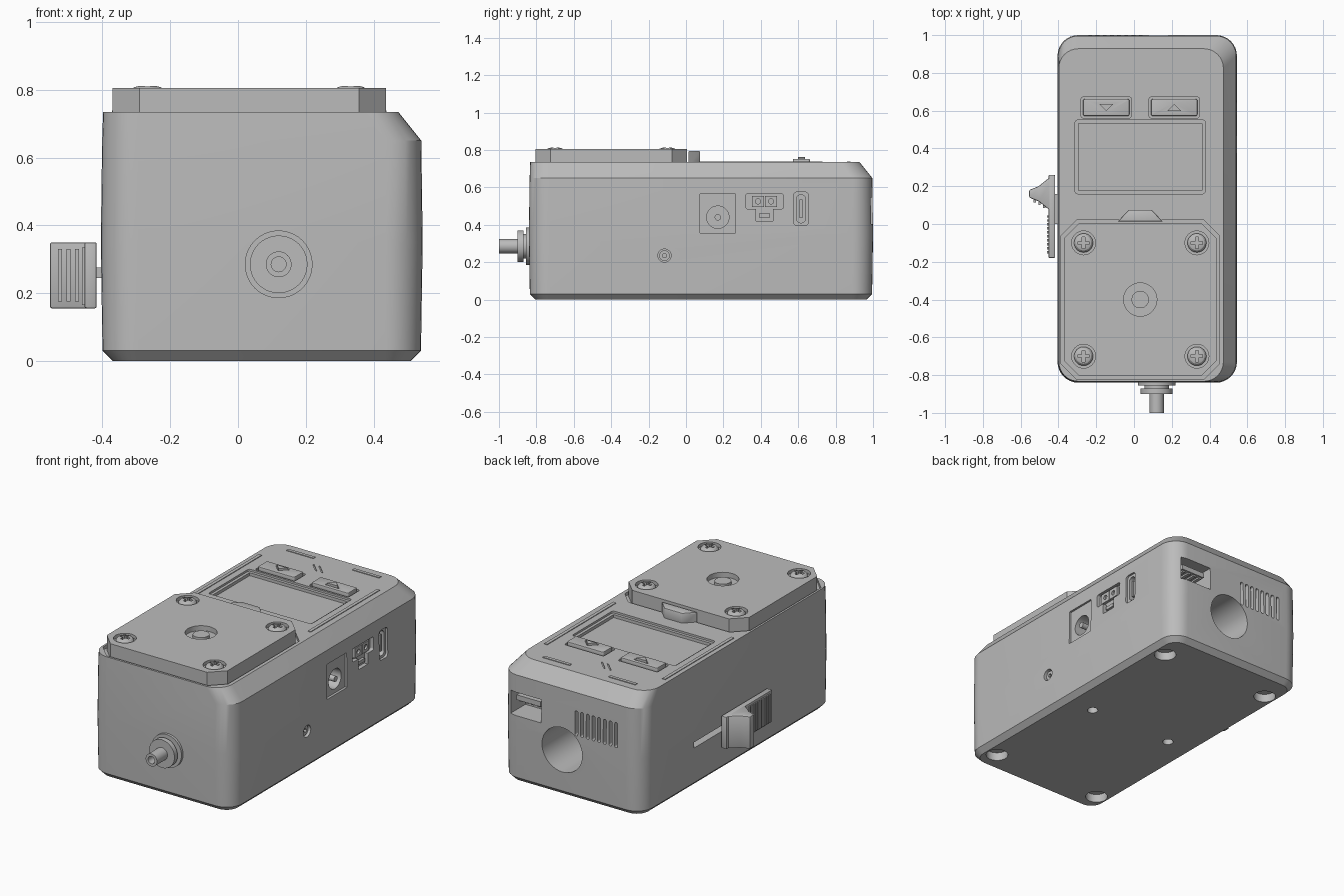
import bpy, bmesh
from math import sin, cos, pi, radians

if "Cube" in bpy.data.objects:
    bpy.data.objects.remove(bpy.data.objects["Cube"])

grey = bpy.data.materials.new("plain grey")
grey.use_nodes = True
colour = (0.5, 0.5, 0.5, 1)
grey.diffuse_color = colour
grey.node_tree.nodes["Principled BSDF"].inputs["Base Color"].default_value = colour

# Main dimensions of the housing and its cover
mid_x, mid_y = 0.07, 0.08
width, length, height = 0.95, 1.84, 0.735
left, right = mid_x - width / 2, mid_x + width / 2
front, back = mid_y - length / 2, mid_y + length / 2
cover_x, cover_y, cover_top = 0.033, -0.4, 0.805

# Each side: axis, surface position, outward direction
sides = {"top": ("z", height, 1), "cover": ("z", cover_top, 1), "bottom": ("z", 0, -1),
         "right": ("x", right, 1), "left": ("x", left, -1),
         "back": ("y", back, 1), "front": ("y", front, -1)}


def place(axis, a, b, t):
    return {"x": (t, a, b), "y": (a, t, b), "z": (a, b, t)}[axis]


def loft(name, rings):
    """Skin a list of equal-length point rings and cap both ends."""
    bm = bmesh.new()
    loops = [[bm.verts.new(point) for point in ring] for ring in rings]
    count = len(loops[0])
    for low, high in zip(loops, loops[1:]):
        for i in range(count):
            j = (i + 1) % count
            bm.faces.new((low[i], low[j], high[j], high[i]))
    bm.faces.new(loops[0])
    bm.faces.new(loops[-1])
    bmesh.ops.recalc_face_normals(bm, faces=bm.faces)
    mesh = bpy.data.meshes.new(name)
    bm.to_mesh(mesh)
    bm.free()
    mesh.materials.append(grey)
    ob = bpy.data.objects.new(name, mesh)
    bpy.context.collection.objects.link(ob)
    return ob


def prism(name, outline, low, high, axis="z"):
    return loft(name, [[place(axis, a, b, t) for a, b in outline] for t in (low, high)])


def pad(name, side, outline, inner, outer):
    """Prism on a side, from one offset to another along its outward direction."""
    axis, surface, out = sides[side]
    return prism(name, outline, surface + out * inner, surface + out * outer, axis)


def apply_modifier(ob, modifier):
    bpy.ops.object.select_all(action="DESELECT")
    ob.select_set(True)
    bpy.context.view_layer.objects.active = ob
    bpy.ops.object.modifier_apply(modifier=modifier.name)


def recess(target, side, outline, depth):
    cutter = pad("cutter", side, outline, -depth, 0.2)
    cutter.hide_render = True
    modifier = target.modifiers.new("recess", "BOOLEAN")
    modifier.operation = "DIFFERENCE"
    modifier.solver = "EXACT"
    modifier.object = cutter
    apply_modifier(target, modifier)
    bpy.data.objects.remove(cutter)


def soften(ob, size):
    modifier = ob.modifiers.new("soften", "BEVEL")
    modifier.width = size
    modifier.segments = 2
    apply_modifier(ob, modifier)


def circle(a, b, radius, count=40):
    turns = [2 * pi * i / count for i in range(count)]
    return [(a + radius * cos(w), b + radius * sin(w)) for w in turns]


def rect(a, b, wide, tall, radius=0.0, steps=8):
    """Centred rectangle with round corners, or cut corners when steps is one."""
    if not radius:
        steps = 0
    outline = []
    for quarter, (sa, sb) in enumerate(((1, 1), (-1, 1), (-1, -1), (1, -1))):
        for i in range(steps + 1):
            w = pi / 2 * (quarter + i / max(steps, 1))
            outline.append((a + sa * (wide / 2 - radius) + radius * cos(w),
                            b + sb * (tall / 2 - radius) + radius * sin(w)))
    return outline


def corners(a, b, da, db):
    return [(a + sa * da, b + sb * db) for sa in (-1, 1) for sb in (-1, 1)]


# Housing: chamfered foot all round, chamfered top on the right and back only
def housing_ring(inset, z, chamfer=0.0):
    outline = rect(mid_x - chamfer / 2, mid_y - chamfer / 2, width - 2 * inset - chamfer,
                   length - 2 * inset - chamfer, 0.11 - inset)
    return [(x, y, z) for x, y in outline]


housing = loft("housing", [housing_ring(0.035, 0), housing_ring(0.005, 0.03), housing_ring(0, 0.35),
                           housing_ring(0.004, 0.65), housing_ring(0.007, height, 0.065)])

# Top: tray for the cover, stepped screen, button wells, engraved slashes
cover_wide, cover_long, button_y = 0.807, 0.81, 0.617
recess(housing, "top", rect(cover_x, cover_y, cover_wide + 0.03, cover_long + 0.03, 0.08, 1), 0.02)
recess(housing, "top", rect(cover_x, 0.355, 0.69, 0.39, 0.015), 0.012)
recess(housing, "top", rect(cover_x, 0.355, 0.655, 0.355), 0.03)
button_spots = [(cover_x - 0.18, -1), (cover_x + 0.18, 1)]
for x, up in button_spots:
    recess(housing, "top", rect(x, button_y, 0.265, 0.11, 0.01), 0.012)
for x in (-0.06, -0.02):
    slash = [(x + a + b, 0.8 - a) for a, b in ((0, 0), (0.06, 0), (0.06, 0.01), (0, 0.01))]
    recess(housing, "top", slash, 0.006)

# Right side: power jack, two-pin socket, slim port and a small screw
jack_y, jack_z, socket_y, socket_z = 0.17, 0.44, 0.42, 0.525
port_y, port_z, screw_y, screw_z = 0.615, 0.485, -0.115, 0.235
recess(housing, "right", rect(jack_y, 0.46, 0.19, 0.21), 0.015)
recess(housing, "right", circle(jack_y, jack_z, 0.06), 0.14)
recess(housing, "right", rect(socket_y, socket_z, 0.2, 0.08, 0.01), 0.025)
recess(housing, "right", rect(socket_y, 0.46, 0.09, 0.08), 0.025)
recess(housing, "right", rect(port_y, port_z, 0.08, 0.18, 0.02), 0.015)
recess(housing, "right", rect(port_y, port_z, 0.05, 0.15, 0.024), 0.1)
recess(housing, "right", circle(screw_y, screw_z, 0.035), 0.03)
pad("jack_pin", "right", circle(jack_y, jack_z, 0.017), -0.15, -0.01)
pad("slim_port_tongue", "right", rect(port_y, port_z, 0.015, 0.1), -0.11, -0.02)
pad("socket_latch", "right", rect(socket_y, 0.45, 0.06, 0.02), -0.03, -0.01)
for y in (socket_y - 0.035, socket_y + 0.035):
    block = pad("socket_block", "right", rect(y, socket_z, 0.065, 0.06), -0.03, -0.008)
    recess(block, "right", circle(y, socket_z, 0.014), 0.02)
side_screw = pad("side_screw", "right", circle(screw_y, screw_z, 0.028), -0.04, -0.015)
recess(side_screw, "right", circle(screw_y, screw_z, 0.012, 6), 0.03)

# Back: wide bore, rectangular port with contacts, row of vents
hub_x, hub_z, port_x = 0.13, 0.28, 0.375
recess(housing, "back", circle(hub_x, hub_z, 0.135), 0.5)
recess(housing, "back", rect(port_x, 0.475, 0.21, 0.14), 0.15)
for i in range(8):
    recess(housing, "back", rect(0.035 - i * 0.038, 0.465, 0.02, 0.15, 0.009), 0.06)
pad("back_port_tongue", "back", rect(port_x, 0.5, 0.16, 0.03), -0.16, -0.03)
for i in range(4):
    x = port_x + (i - 1.5) * 0.04
    pad("back_port_contact", "back", rect(x, 0.48, 0.02, 0.01), -0.16, -0.04)

# Left guide slot; underside foot wells and screw holes
recess(housing, "left", rect(0.2, 0.26, 0.6, 0.035), 0.05)
for x, y in corners(mid_x, 0.055, 0.37, 0.745):
    recess(housing, "bottom", circle(x, y, 0.062), 0.05)
for x in (mid_x - 0.28, mid_x + 0.28):
    recess(housing, "bottom", circle(x, 0.05, 0.03), 0.06)

# Cover plate with cut corners, central well and cross-head screws
cover = pad("cover_plate", "cover", rect(cover_x, cover_y, cover_wide, cover_long, 0.08, 1), -0.09, 0)
recess(cover, "cover", circle(cover_x, cover_y, 0.088), 0.03)
pad("centre_stud", "cover", circle(cover_x, cover_y, 0.046), -0.04, -0.01)
for x, y in corners(cover_x, cover_y, 0.3, 0.3):
    recess(cover, "cover", circle(x, y, 0.063), 0.02)
    dome = [(0.05, -0.03), (0.05, -0.01), (0.04, 0.002), (0.025, 0.007)]
    screw = loft("cover_screw", [[(a, b, cover_top + h) for a, b in circle(x, y, r)] for r, h in dome])
    for wide, tall in ((0.06, 0.016), (0.016, 0.06)):
        recess(screw, "cover", rect(x, y, wide, tall), 0.01)


# Buttons with raised arrows, and the pull tab in front of the screen
def arrow(x, up, size):
    return [(x - 2 * size, button_y - up * size), (x + 2 * size, button_y - up * size),
            (x, button_y + up * size)]


for x, up in button_spots:
    button = pad("button", "top", rect(x, button_y, 0.245, 0.09, 0.01), -0.02, 0.017)
    soften(button, 0.005)
    recess(button, "top", arrow(x, up, 0.025), -0.01)
    pad("button_arrow", "top", arrow(x, up, 0.018), 0.005, 0.027)
tab_shape = [(cover_x + side * half, y) for side, half, y in
             ((-1, 0.12, 0.013), (1, 0.12, 0.013), (1, 0.06, 0.075), (-1, 0.06, 0.075))]
soften(pad("pull_tab", "top", tab_shape, -0.02, 0.06), 0.006)

# Raised trim beside and behind the screen
for side in (-1, 1):
    pad("side_trim", "top", rect(cover_x + side * 0.395, 0.4, 0.02, 0.66), -0.005, 0.004)
    pad("back_trim", "top", rect(cover_x + side * 0.22, 0.87, 0.18, 0.02), -0.005, 0.004)

# Front nozzle: base, neck, flange and hollow tube, stacked outward
reach = 0
for name, radius, run in (("nozzle_base", 0.1, 0.015), ("nozzle_neck", 0.065, 0.025),
                          ("nozzle_flange", 0.085, 0.02), ("nozzle_tube", 0.038, 0.1)):
    stage = pad(name, "front", circle(0.12, 0.285, radius), reach - 0.01, reach + run)
    reach += run
recess(stage, "front", circle(0.12, 0.285, 0.022), -reach + 0.09)

# Slider bar with a pointed thumb horn, grip ribs and a stem into the slot
slide_low, slide_high, slide_y, horn_y = 0.155, 0.35, 0.04, 0.16
bar = prism("slider_bar", rect(left - 0.03, slide_y, 0.036, 0.44), slide_low, slide_high)
horn_shape = [(left - out, horn_y + side * half) for out, side, half in
              ((0.02, -1, 0.09), (0.05, -1, 0.08), (0.1, -1, 0.04), (0.15, -1, 0.02),
               (0.15, 1, 0.02), (0.1, 1, 0.04), (0.05, 1, 0.08), (0.02, 1, 0.09))]
horn = prism("slider_horn", horn_shape, slide_low, slide_high)
for part in (bar, horn):
    soften(part, 0.006)
for i in range(10):
    pad("slider_rib", "left", rect(0.04 - i * 0.021, 0.25, 0.012, 0.17), 0.04, 0.055)
for i in range(3):
    x = left - 0.07 - i * 0.025
    prism("horn_rib", rect(x, horn_y - 0.06 + i * 0.015, 0.012, 0.03), slide_low + 0.02, slide_high - 0.02)
pad("slider_stem", "left", rect(0.08, 0.26, 0.16, 0.03), -0.04, 0.02)

# Smooth round surfaces, keep edges crisp
for ob in bpy.context.scene.objects:
    ob.select_set(ob.type == "MESH")
bpy.context.view_layer.objects.active = housing
bpy.ops.object.shade_smooth_by_angle(angle=radians(25))
